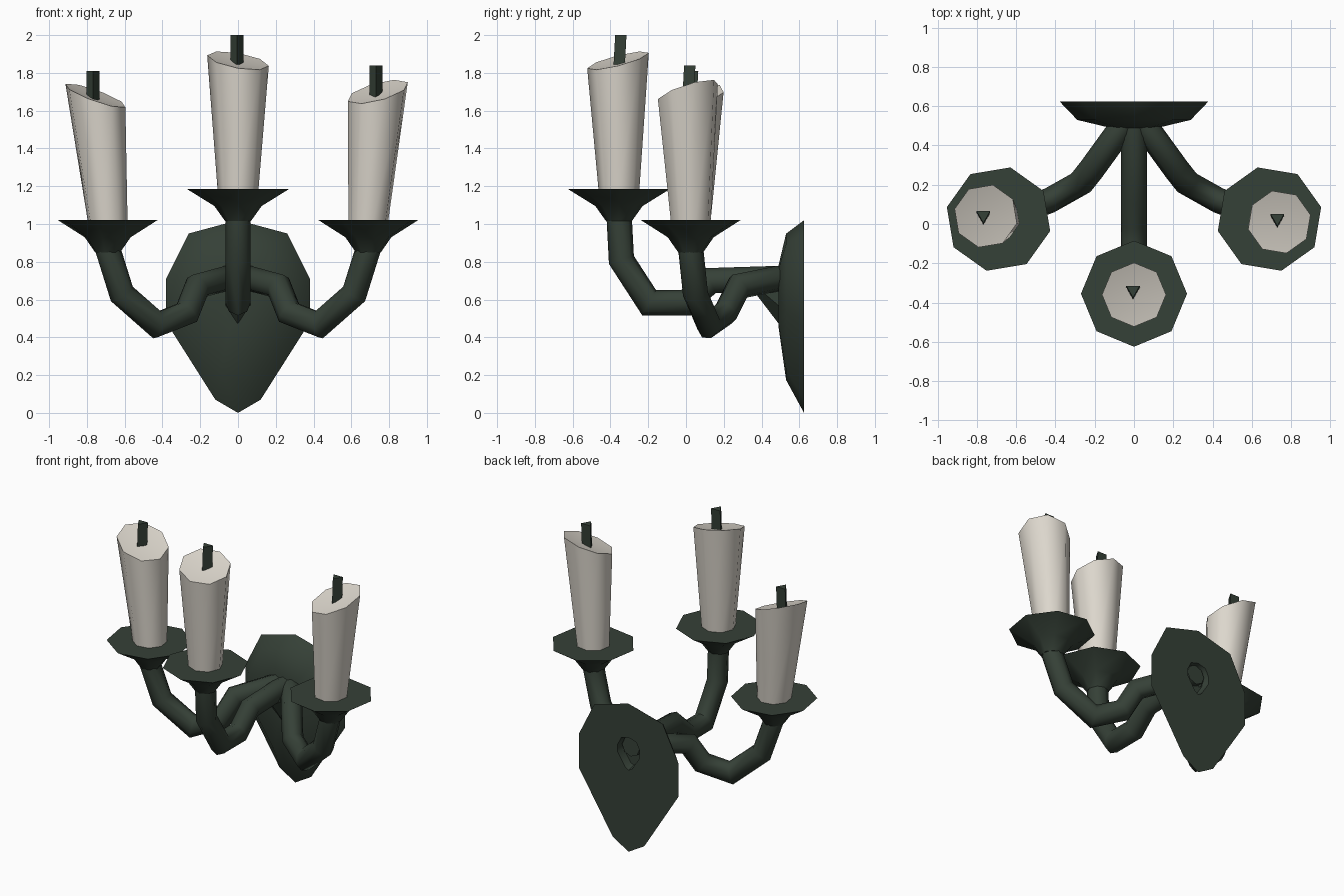
import bpy, bmesh, math
from mathutils import Vector

cube = bpy.data.objects.get("Cube")
if cube:
    bpy.data.objects.remove(cube, do_unlink=True)


def make_material(name, colour):
    mat = bpy.data.materials.new(name)
    mat.use_nodes = True
    mat.diffuse_color = (*colour, 1)
    mat.node_tree.nodes["Principled BSDF"].inputs["Base Color"].default_value = (*colour, 1)
    return mat


GREEN = make_material("dark_green_metal", (0.036, 0.052, 0.038))
WAX = make_material("cream_wax", (0.72, 0.68, 0.61))


def loft(name, rings, mat, tip=None, angle=50):
    """Skin equal-length rings; cap both ends, or fan the last one to a tip."""
    bm = bmesh.new()
    loops = [[bm.verts.new(p) for p in ring] for ring in rings]
    n = len(loops[0])
    for a, b in zip(loops, loops[1:]):
        for i in range(n):
            j = (i + 1) % n
            bm.faces.new((a[i], a[j], b[j], b[i]))
    bm.faces.new(loops[0])
    if tip is None:
        bm.faces.new(loops[-1])
    else:
        top = bm.verts.new(tip)
        for i in range(n):
            bm.faces.new((loops[-1][i], loops[-1][(i + 1) % n], top))
    bmesh.ops.recalc_face_normals(bm, faces=bm.faces)
    mesh = bpy.data.meshes.new(name)
    bm.to_mesh(mesh)
    bm.free()
    mesh.materials.append(mat)
    obj = bpy.data.objects.new(name, mesh)
    bpy.context.collection.objects.link(obj)
    bpy.ops.object.select_all(action='DESELECT')
    obj.select_set(True)
    bpy.context.view_layer.objects.active = obj
    bpy.ops.object.shade_smooth_by_angle(angle=math.radians(angle))
    return obj


def circle(x, y, z, radius, sides=8, turn=0.0):
    return [Vector((x + radius * math.cos(turn + math.tau * i / sides),
                    y + radius * math.sin(turn + math.tau * i / sides), z))
            for i in range(sides)]


def tube(name, path, radius):
    """Eight-sided pipe with mitred bends."""
    pts = [Vector(p) for p in path]
    dirs = [(b - a).normalized() for a, b in zip(pts, pts[1:])]
    u = dirs[0].cross(Vector((0, 0, 1))).normalized()
    v = u.cross(dirs[0])
    ring = [pts[0] + radius * (u * math.cos(a) + v * math.sin(a))
            for a in (math.tau * i / 8 for i in range(8))]
    rings = [ring]
    for k, d in enumerate(dirs):
        nxt = dirs[min(k + 1, len(dirs) - 1)]
        normal = (d + nxt).normalized()
        ring = [p + d * ((pts[k + 1] - p).dot(normal) / d.dot(normal)) for p in ring]
        rings.append(ring)
    return loft(name, rings, GREEN)


# Wall plate: shield outline stepped forward, with a small recess behind
half = [(0, 1.02), (0.26, 0.95), (0.38, 0.71), (0.38, 0.48), (0.12, 0.07), (0, 0)]
outline = half + [(-x, z) for x, z in half[-2:0:-1]]


def plate_ring(y, scale, centre):
    return [(x * scale, y, centre + (z - centre) * scale) for x, z in outline]


loft("wall_plate", [plate_ring(0.57, 0.2, 0.72), plate_ring(0.625, 0.22, 0.72),
                    plate_ring(0.625, 1, 0.7), plate_ring(0.53, 0.76, 0.724),
                    plate_ring(0.49, 0.32, 0.669)], GREEN)


# Wedge brace under the arm roots
def brace_ring(y, shoulder, tip):
    w = 0.065
    return [(-w, y, 0.7), (w, y, 0.7), (w, y, shoulder), (0, y, tip), (-w, y, shoulder)]


loft("arm_brace", [brace_ring(0.5, 0.56, 0.46), brace_ring(0.37, 0.67, 0.63)], GREEN)

# Arms
tube("front_arm", [(0, 0.6, 0.715), (0, 0.13, 0.70), (0, 0.0, 0.583), (0, -0.195, 0.583),
                   (0, -0.342, 0.81), (0, -0.355, 1.06)], 0.067)
side_path = [(0.02, 0.55, 0.71), (0.07, 0.48, 0.71), (0.215, 0.28, 0.67), (0.27, 0.21, 0.53),
             (0.43, 0.12, 0.467), (0.615, 0.05, 0.63), (0.69, 0.025, 0.87), (0.69, 0.025, 0.92)]
for side, sign in (("left", 1), ("right", -1)):
    tube(side + "_arm", [(sign * x, y, z) for x, y, z in side_path], 0.067)


# Drip cup, candle with a slanted top, and wick
def candle_set(label, x, y, rim, turn, top, slope, wick, wick_top):
    profile = [(-0.17, 0.068), (-0.09, 0.125), (0, 0.27)]
    loft(label + "_cup", [circle(x, y, rim + dz, r, turn=turn) for dz, r in profile],
         GREEN, angle=40)
    tx, ty, tz = top
    upper = circle(tx, ty, tz, 0.163, turn=turn)
    for p in upper:
        p.z += slope[0] * (p.x - tx) + slope[1] * (p.y - ty)
    loft(label + "_candle", [circle(x, y, rim - 0.005, 0.108, turn=turn), upper],
         WAX, tip=(tx, ty, tz - 0.02))
    wx, wy = wick
    point = -math.pi / 2
    loft(label + "_wick", [circle(wx, wy - 0.01, tz - 0.05, 0.04, 3, point),
                           circle(wx, wy, wick_top, 0.04, 3, point)], GREEN)


TURN = math.radians(13)
candle_set("front", 0, -0.355, 1.185, 0, (0, -0.36, 1.865), (-0.17, 0.25),
           (-0.005, -0.335), 2.0)
candle_set("left", 0.69, 0.025, 1.02, TURN, (0.74, 0.01, 1.70), (0.25, 0.3),
           (0.73, 0.03), 1.84)
candle_set("right", -0.69, 0.025, 1.02, -TURN, (-0.755, 0.04, 1.68), (-0.35, 0.19),
           (-0.767, 0.045), 1.81)
